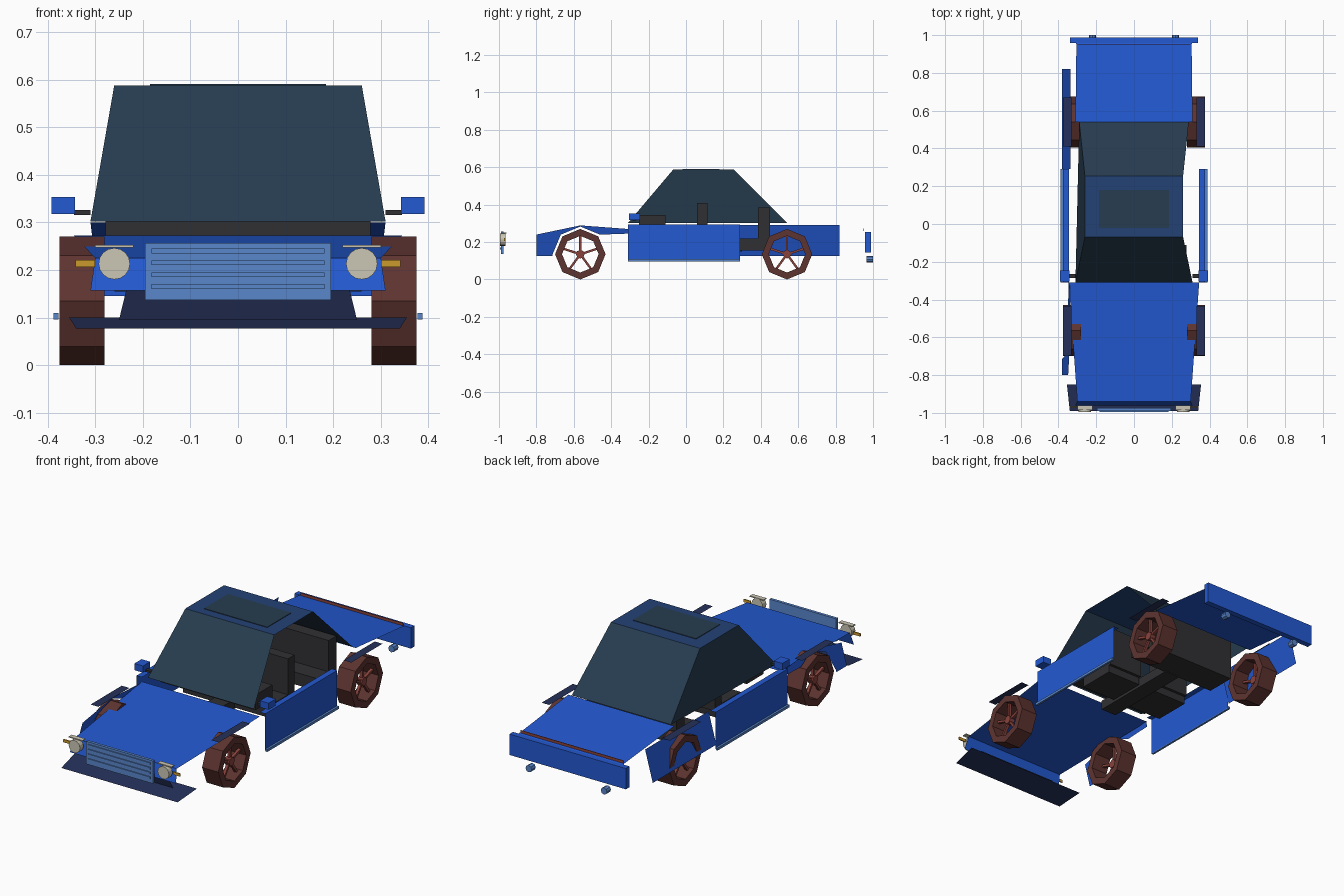
import bpy, bmesh, math
from mathutils import Matrix

if "Cube" in bpy.data.objects:
    bpy.data.objects.remove(bpy.data.objects["Cube"], do_unlink=True)


def material(name, r, g, b):
    m = bpy.data.materials.new(name)
    m.use_nodes = True
    m.diffuse_color = (r, g, b, 1)
    m.node_tree.nodes["Principled BSDF"].inputs["Base Color"].default_value = (r, g, b, 1)
    return m


BLUE = material("body blue", .017, .1, .64)
PALE = material("pale blue", .1, .24, .6)
NAVY = material("navy", .018, .03, .1)
ROOF = material("roof blue", .017, .055, .18)
GLASS = material("dark glass", .02, .046, .08)
TRIM = material("dark interior", .03, .03, .034)
TYRE = material("brown tyre", .11, .034, .03)
RED = material("dull red", .25, .055, .045)
CREAM = material("cream lamp", .6, .57, .46)
AMBER = material("amber", .6, .32, .025)


def finish(name, bm, mat):
    mesh = bpy.data.meshes.new(name)
    bm.to_mesh(mesh)
    bm.free()
    mesh.materials.append(mat)
    ob = bpy.data.objects.new(name, mesh)
    bpy.context.collection.objects.link(ob)
    return ob


def sheet(name, points, mat):
    """One thin panel through the given corners."""
    bm = bmesh.new()
    bm.faces.new([bm.verts.new(p) for p in points])
    bmesh.ops.triangulate(bm, faces=[f for f in bm.faces if len(f.verts) > 4])
    return finish(name, bm, mat)


def cross_sheet(name, w0, y0, z0, w1, y1, z1, mat):
    """Panel across the car between two level edges."""
    return sheet(name, [(-w0, y0, z0), (w0, y0, z0), (w1, y1, z1), (-w1, y1, z1)], mat)


def box(name, x, y, z, mat):
    bm = bmesh.new()
    bmesh.ops.create_cube(bm, size=1)
    for v in bm.verts:
        for i, (lo, hi) in enumerate((x, y, z)):
            v.co[i] = lo if v.co[i] < 0 else hi
    return finish(name, bm, mat)


def side_box(name, s, x, y, z, mat):
    return box(name, sorted((s * x[0], s * x[1])), y, z, mat)


def disc(name, x, y, z, r, depth, sides, mat):
    """Round lamp facing along the car."""
    bm = bmesh.new()
    bmesh.ops.create_cone(bm, cap_ends=True, segments=sides, radius1=r, radius2=r, depth=depth,
                          matrix=Matrix.Translation((x, y, z)) @ Matrix.Rotation(math.pi / 2, 4, 'X'))
    return finish(name, bm, mat)


# Wheels: octagonal tyre ring, hub and five spokes
R, HOLE, AXLE = .135, .098, .135


def wheel(name, s, y):
    bm = bmesh.new()
    rings = []
    for x, r in ((.28, HOLE), (.28, R), (.375, R), (.375, HOLE)):
        rings.append([bm.verts.new((s * x, y + r * math.sin(i * math.pi / 4),
                                    AXLE + r * math.cos(i * math.pi / 4))) for i in range(8)])
    for k in range(4):
        a, b = rings[k], rings[(k + 1) % 4]
        for i in range(8):
            j = (i + 1) % 8
            bm.faces.new((a[i], a[j], b[j], b[i]))
    bmesh.ops.recalc_face_normals(bm, faces=bm.faces)
    finish(name + "_tyre", bm, TYRE)

    bm = bmesh.new()
    hub = Matrix.Translation((s * .345, y, AXLE))
    bmesh.ops.create_cone(bm, cap_ends=True, segments=8, radius1=.023, radius2=.023, depth=.03,
                          matrix=hub @ Matrix.Rotation(math.pi / 2, 4, 'Y'))
    for i in range(5):
        bmesh.ops.create_cube(bm, size=1, matrix=hub @ Matrix.Rotation(i * math.tau / 5, 4, 'X')
                              @ Matrix.Translation((0, 0, .055)) @ Matrix.Diagonal((.015, .012, .085, 1)))
    finish(name + "_spokes", bm, RED)


for side, s in (("left", 1), ("right", -1)):
    for end, y in (("front", -.565), ("rear", .54)):
        wheel(f"{side}_{end}_wheel", s, y)
        sheet(f"{side}_{end}_arch_strip", [(s * .33, y - .13, .29), (s * .375, y - .13, .29),
                                           (s * .375, y + .13, .29), (s * .33, y + .13, .29)], NAVY)
    # Doors with a top ledge and a sill trim
    sheet(side + "_door", [(s * .376, -.31, .1), (s * .376, .29, .1),
                           (s * .376, .29, .295), (s * .376, -.31, .295)], BLUE)
    sheet(side + "_door_ledge", [(s * .345, -.31, .295), (s * .376, -.31, .295),
                                 (s * .376, .29, .295), (s * .345, .29, .295)], BLUE)
    side_box(side + "_sill_trim", s, (.377, .388), (-.31, .29), (.096, .109), PALE)
    # Mirrors
    side_box(side + "_mirror", s, (.342, .392), (-.305, -.245), (.318, .353), BLUE)
    side_box(side + "_mirror_arm", s, (.31, .345), (-.285, -.265), (.315, .326), TRIM)
    # Lamps
    disc(side + "_headlight", s * .26, -.98, .213, .033, .03, 16, CREAM)
    side_box(side + "_headlight_lid", s, (.22, .3), (-.985, -.96), (.247, .252), CREAM)
    side_box(side + "_indicator", s, (.3, .341), (-.972, -.966), (.206, .221), AMBER)
    disc(side + "_rear_lamp", s * .22, .983, .108, .018, .034, 8, PALE)
    # Front seats
    side_box(side + "_seat_base", s, (.05, .25), (-.1, .1), (.16, .22), TRIM)
    side_box(side + "_seat_back", s, (.05, .25), (.06, .115), (.2, .41), TRIM)

# Hood, nose and lower apron
cross_sheet("hood", .3, -.94, .225, .345, -.31, .272, BLUE)
cross_sheet("nose_panel", .31, -.96, .157, .3, -.94, .225, BLUE)
cross_sheet("front_apron", .34, -.99, .077, .355, -.85, .1, NAVY)
cross_sheet("air_dam", .25, -.9, .095, .235, -.92, .157, NAVY)

# Grille with raised slats
box("grille", (-.195, .195), (-.99, -.975), (.137, .257), PALE)
for i in range(4):
    z = .165 + i * .025
    box(f"grille_slat_{i + 1}", (-.182, .182), (-.995, -.99), (z - .005, z + .005), PALE)

# Tail
cross_sheet("trunk_lid", .31, .54, .3, .305, .95, .258, BLUE)
cross_sheet("trunk_edge", .305, .95, .258, .31, .975, .25, BLUE)
box("rear_panel", (-.34, .34), (.958, .988), (.145, .255), BLUE)
box("tail_light_strip", (-.3, .3), (.949, .952), (.258, .272), RED)

# Cabin glass and roof
LOW, TOP = .302, .588
cross_sheet("windshield", .31, -.31, LOW, .26, -.068, TOP, GLASS)
cross_sheet("rear_window", .29, .54, LOW, .26, .255, TOP, GLASS)
cross_sheet("roof", .26, -.068, TOP, .26, .255, TOP, ROOF)
box("sunroof", (-.185, .185), (-.02, .18), (TOP, TOP + .003), GLASS)
sheet("side_window", [(-.31, -.31, LOW), (-.29, .54, LOW), (-.26, .255, TOP), (-.26, -.068, TOP)], GLASS)


# Side panels on the right, cut around the wheels
def side_panel(name, outline):
    sheet(name, [(-.38 + .045 * (z - .125) / .165, y, z) for y, z in outline], BLUE)


def arch(y, first, last, r=.148):
    return [(y + r * math.cos(math.radians(a)), AXLE + r * math.sin(math.radians(a)))
            for a in range(first, last + 1, 45)]


side_panel("right_front_fender", [(-.8, .24), (-.8, .125), (-.713, .125)]
           + arch(-.565, 45, 180)[::-1] + [(-.31, .245), (-.31, .27), (-.565, .289)])
side_panel("right_rear_quarter", [(.82, .29), (.82, .125), (.69, .125)] + arch(.54, 0, 180)
           + [(.392, .125), (.29, .125), (.29, .29)])

# Interior
box("dashboard", (-.278, .278), (-.25, -.11), (.265, .345), TRIM)
box("console", (-.045, .045), (-.2, .3), (.15, .2), TRIM)
box("rear_seat_base", (-.26, .26), (.29, .4), (.155, .22), TRIM)
box("rear_seat_back", (-.26, .26), (.385, .45), (.155, .385), TRIM)
